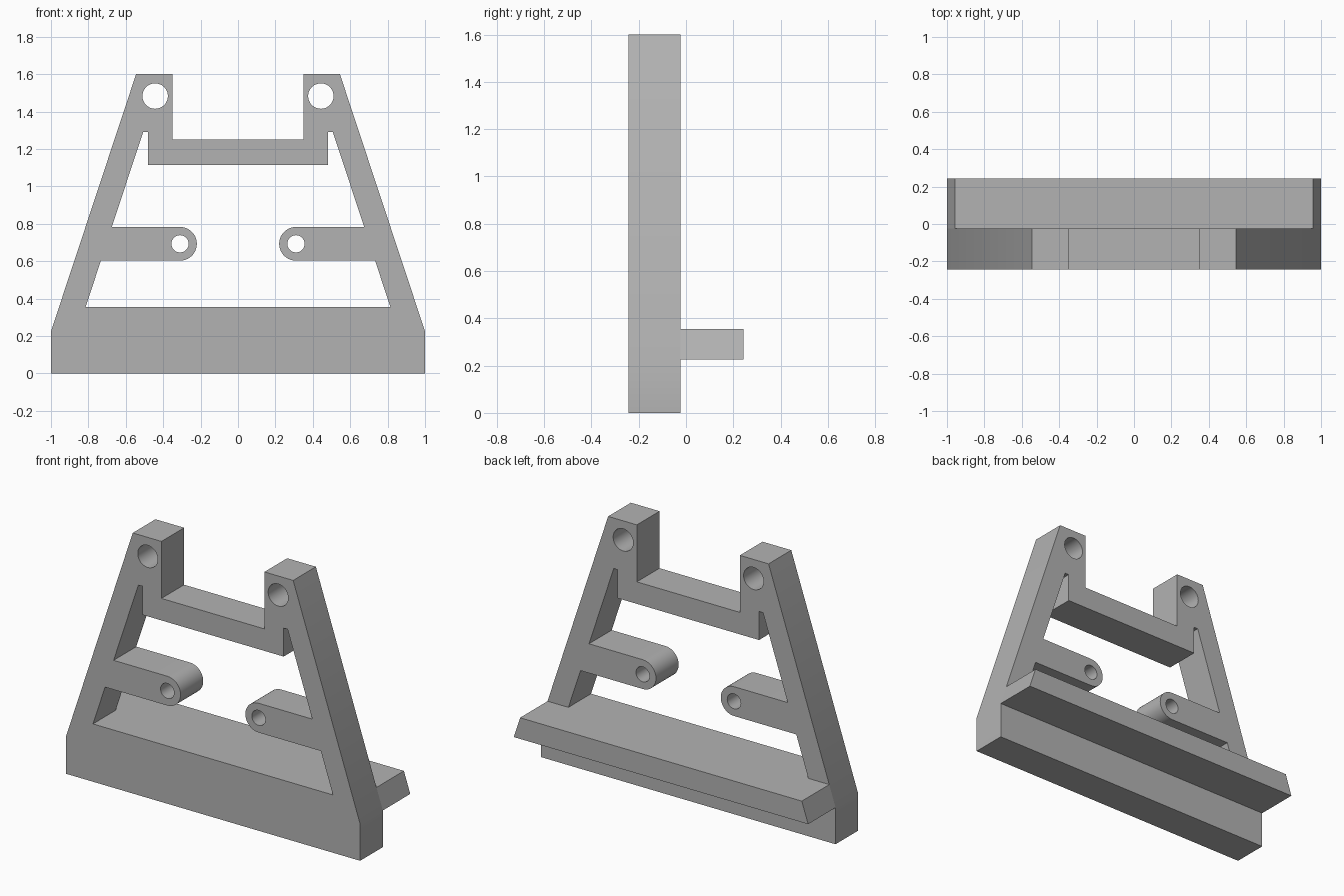
import bpy, bmesh
from math import sin, cos, pi, radians

FRONT, SEAM, BACK = -0.243, -0.023, 0.243   # depth planes

if "Cube" in bpy.data.objects:
    bpy.data.objects.remove(bpy.data.objects["Cube"], do_unlink=True)

grey = bpy.data.materials.new("plain grey")
grey.use_nodes = True
colour = (0.45, 0.45, 0.45, 1)
grey.diffuse_color = colour
grey.node_tree.nodes["Principled BSDF"].inputs["Base Color"].default_value = colour


def arc(cx, cz, r, start, end, steps):
    """Points along an arc, angles in half turns."""
    angles = [pi * (start + (end - start) * i / steps) for i in range(steps + 1)]
    return [(cx + r * cos(a), cz + r * sin(a)) for a in angles]


def mirrored(half):
    """Close a right-hand half outline with its mirror image."""
    return half + [(-x, z) for x, z in reversed(half)]


def plate(name, loops, y0, y1):
    """Fill outlines in the xz plane, holes included, and extrude along y."""
    bm = bmesh.new()
    for loop in loops:
        verts = [bm.verts.new((x, y0, z)) for x, z in loop]
        for a, b in zip(verts, verts[1:] + verts[:1]):
            bm.edges.new((a, b))
    bmesh.ops.triangle_fill(bm, use_beauty=True, edges=bm.edges[:])
    result = bmesh.ops.extrude_face_region(bm, geom=bm.faces[:], use_keep_orig=True)
    moved = [v for v in result["geom"] if isinstance(v, bmesh.types.BMVert)]
    bmesh.ops.translate(bm, verts=moved, vec=(0, y1 - y0, 0))
    bmesh.ops.recalc_face_normals(bm, faces=bm.faces[:])
    mesh = bpy.data.meshes.new(name)
    bm.to_mesh(mesh)
    bm.free()
    mesh.materials.append(grey)
    obj = bpy.data.objects.new(name, mesh)
    bpy.context.collection.objects.link(obj)
    bpy.ops.object.select_all(action='DESELECT')
    obj.select_set(True)
    bpy.context.view_layer.objects.active = obj
    bpy.ops.object.shade_smooth_by_angle(angle=radians(30))
    return obj


# Outer silhouette: base, sloping legs and two top lugs
outer = mirrored([(1, 0), (1, 0.225), (0.545, 1.6), (0.35, 1.6), (0.35, 1.25)])

# Opening, leaving two round-ended arms and the dropped cross bar
opening = mirrored(
    [(0.815, 0.355), (0.733, 0.603)]
    + arc(0.31, 0.693, 0.09, 1.5, 0.5, 20)
    + [(0.675, 0.783), (0.507, 1.29), (0.48, 1.29), (0.48, 1.115)])

# Bolt holes in the lugs and the arms
holes = []
for side in (-1, 1):
    for x, z, r in ((0.443, 1.483, 0.068), (0.31, 0.693, 0.046)):
        holes.append(arc(side * x, z, r, 0, 2, 40)[:-1])

plate("frame", [outer, opening] + holes, FRONT, SEAM)

# Rear shelf with ends that follow the leg slope
plate("rear_shelf", [mirrored([(1, 0.225), (0.957, 0.355)])], SEAM, BACK)
